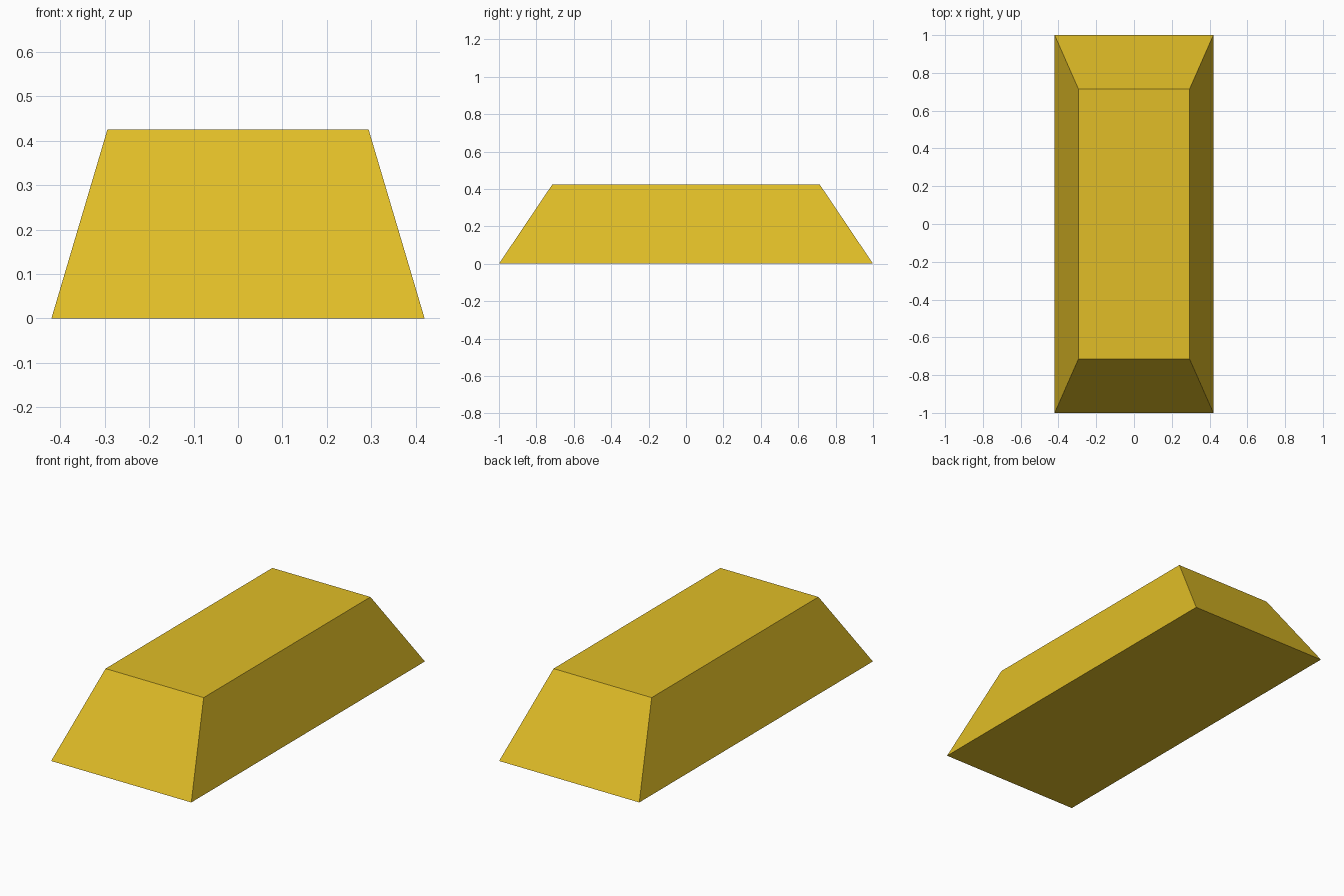
import bpy
import bmesh

if "Cube" in bpy.data.objects:
    bpy.data.objects.remove(bpy.data.objects["Cube"])

BASE = (0.42, 1.0)      # half width, half length at the bottom
TOP = (0.294, 0.714)    # half width, half length at the top
HEIGHT = 0.425

# Gold material
gold = bpy.data.materials.new("gold")
gold.diffuse_color = (0.75, 0.51, 0.02, 1.0)
gold.use_nodes = True
gold.node_tree.nodes["Principled BSDF"].inputs["Base Color"].default_value = gold.diffuse_color

# Ingot: a cube tapered towards its top face
bm = bmesh.new()
bmesh.ops.create_cube(bm, size=2.0)
for v in bm.verts:
    half_x, half_y = TOP if v.co.z > 0 else BASE
    v.co = (v.co.x * half_x, v.co.y * half_y, HEIGHT if v.co.z > 0 else 0.0)
bmesh.ops.recalc_face_normals(bm, faces=bm.faces)

mesh = bpy.data.meshes.new("ingot")
bm.to_mesh(mesh)
bm.free()
mesh.materials.append(gold)
ingot = bpy.data.objects.new("ingot", mesh)
bpy.context.collection.objects.link(ingot)
